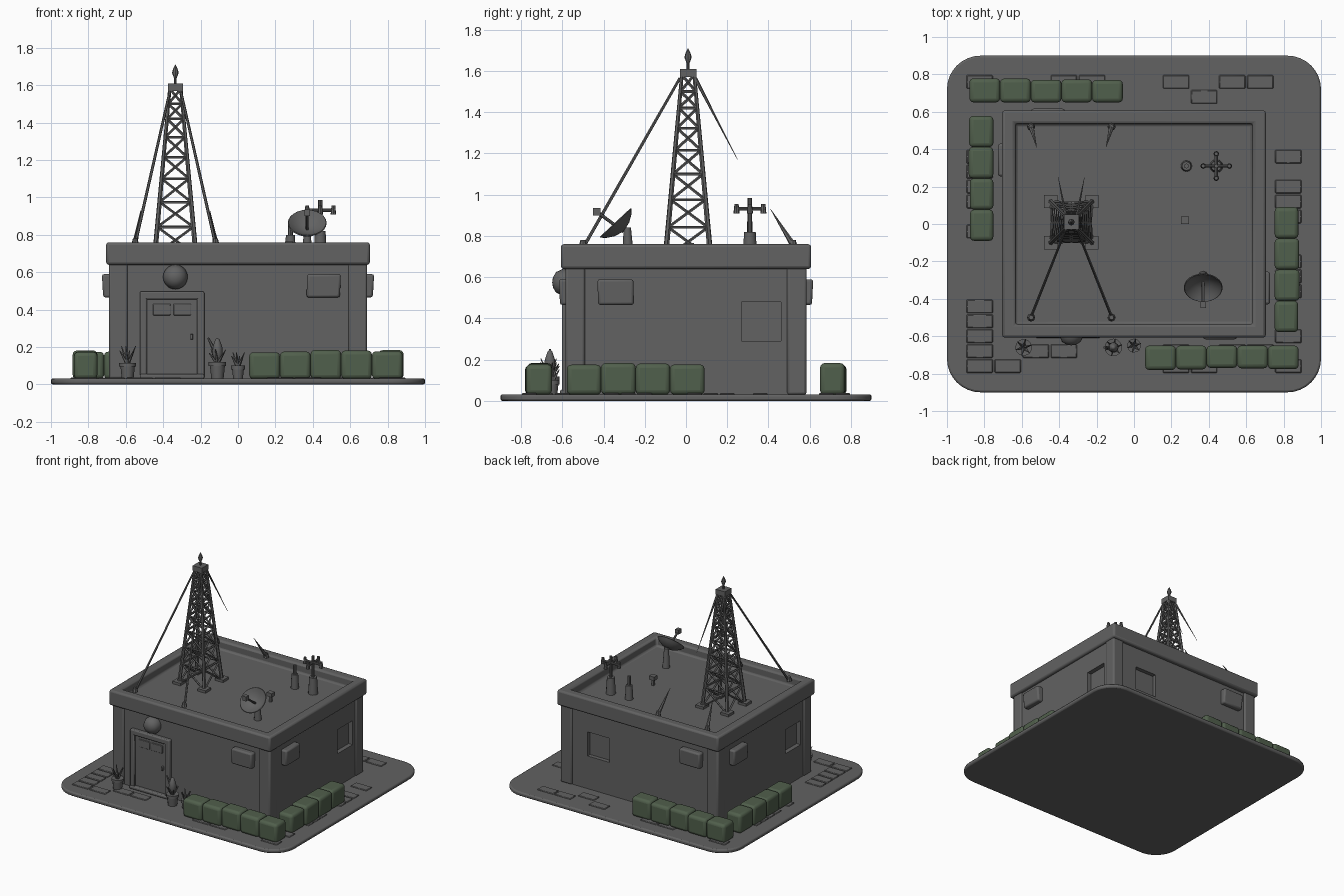
import bpy, bmesh, math, random
from mathutils import Vector, Matrix

if "Cube" in bpy.data.objects:
    bpy.data.objects.remove(bpy.data.objects["Cube"])

random.seed(4)


def material(name, rgb):
    m = bpy.data.materials.new(name)
    m.diffuse_color = (*rgb, 1)
    m.use_nodes = True
    m.node_tree.nodes["Principled BSDF"].inputs["Base Color"].default_value = m.diffuse_color
    return m


GREY = material("concrete_grey", (0.122, 0.122, 0.122))
GREEN = material("sandbag_green", (0.081, 0.115, 0.072))


class Part:
    """Collects primitives into one named object."""

    def __init__(self, name, mat=GREY):
        self.name, self.mat, self.bm = name, mat, bmesh.new()

    def box(self, lo, hi):
        lo, hi = Vector(lo), Vector(hi)
        size = [abs(v) for v in hi - lo]
        m = Matrix.Translation((lo + hi) / 2) @ Matrix.Diagonal((*size, 1))
        return bmesh.ops.create_cube(self.bm, size=1, matrix=m)["verts"]

    def rod(self, a, b, r1, r2=None, n=8):
        a, b = Vector(a), Vector(b)
        d = b - a
        m = Matrix.Translation((a + b) / 2) @ d.to_track_quat('Z', 'Y').to_matrix().to_4x4()
        bmesh.ops.create_cone(self.bm, cap_ends=True, segments=n, radius1=r1,
                              radius2=r1 if r2 is None else r2, depth=d.length, matrix=m)

    def lathe(self, profile, at, axis=(0, 0, 1), n=20):
        m = Matrix.Translation(at) @ Vector(axis).to_track_quat('Z', 'Y').to_matrix().to_4x4()
        rings = [[self.bm.verts.new(m @ Vector((r * math.cos(t), r * math.sin(t), z)))
                  for t in (2 * math.pi * i / n for i in range(n))] for r, z in profile]
        for p, q in zip(rings, rings[1:]):
            for i in range(n):
                self.bm.faces.new((p[i], p[(i + 1) % n], q[(i + 1) % n], q[i]))
        bmesh.ops.remove_doubles(self.bm, verts=[v for r in rings for v in r], dist=1e-5)

    def done(self, bevel=0, segments=2):
        bmesh.ops.recalc_face_normals(self.bm, faces=self.bm.faces)
        me = bpy.data.meshes.new(self.name)
        self.bm.to_mesh(me)
        me.materials.append(self.mat)
        ob = bpy.data.objects.new(self.name, me)
        bpy.context.collection.objects.link(ob)
        if bevel:
            b = ob.modifiers.new("bevel", 'BEVEL')
            b.width, b.segments, b.limit_method = bevel, segments, 'ANGLE'
        return ob


# Rounded ground slab
p = Part("ground_slab")
pts = []
for k, (sx, sy) in enumerate([(1, 1), (-1, 1), (-1, -1), (1, -1)]):
    for i in range(9):
        t = math.pi / 2 * (k + i / 8)
        pts.append((sx * 0.82 + 0.18 * math.cos(t), sy * 0.72 + 0.18 * math.sin(t), 0))
face = p.bm.faces.new([p.bm.verts.new(v) for v in pts])
ext = bmesh.ops.extrude_face_region(p.bm, geom=[face])["geom"]
bmesh.ops.translate(p.bm, vec=(0, 0, 0.032), verts=[v for v in ext if isinstance(v, bmesh.types.BMVert)])
p.done(0.01)

# Scattered paving stones and the low plinth
p = Part("paving_stones")
for i in range(-6, 6):
    for j in range(-10, 10):
        x, y = i * 0.15 + 0.075, j * 0.08 + 0.04
        if (abs(x) > 0.76 or abs(y) > 0.66) and random.random() < 0.4:
            p.box((x - 0.07, y - 0.036, 0.025), (x + 0.07, y + 0.036, 0.038))
p.done(0.004, 1)

# Building walls with corner pillars
p = Part("walls")
p.box((-0.68, -0.572, 0.03), (0.68, 0.572, 0.68))
walls = p.done()
c = Part("window_cutter")
for s in (1, -1):
    c.box((s * 0.645, s * 0.27, 0.29), (s * 0.8, s * 0.46, 0.48))
c.box((0.27, 0.54, 0.29), (0.46, 0.7, 0.48))
cutter = c.done()
mod = walls.modifiers.new("windows", 'BOOLEAN')
mod.operation, mod.object, mod.solver = 'DIFFERENCE', cutter, 'EXACT'
bpy.context.view_layer.objects.active = walls
bpy.ops.object.modifier_apply(modifier="windows")
bpy.data.objects.remove(cutter)

p = Part("corner_pillars")
for sx in (1, -1):
    for sy in (1, -1):
        p.box((sx * 0.59, sy * 0.49, 0.03), (sx * 0.69, sy * 0.585, 0.68))
p.done(0.012)

# Roof with parapet
p = Part("roof_parapet")
p.box((-0.705, -0.607, 0.64), (0.705, 0.607, 0.76))
p.bm.faces.ensure_lookup_table()
top = max(p.bm.faces, key=lambda f: f.calc_center_median().z)
bmesh.ops.inset_region(p.bm, faces=[top], thickness=0.1)
ext = bmesh.ops.extrude_discrete_faces(p.bm, faces=[top])["faces"]
inner = ext[0]
rim = [v.co.copy() for v in inner.verts]
bmesh.ops.translate(p.bm, vec=(0, 0, -0.07), verts=inner.verts[:])
bmesh.ops.remove_doubles(p.bm, verts=p.bm.verts, dist=1e-5)
lower = [v for v in p.bm.verts if abs(v.co.z - 0.69) < 1e-4]
upper = [min((w for w in p.bm.verts if abs(w.co.z - 0.76) < 1e-4),
             key=lambda w: (w.co.xy - v.co.xy).length) for v in lower]
order = sorted(range(4), key=lambda i: math.atan2(lower[i].co.y, lower[i].co.x))
for a, b in zip(order, order[1:] + order[:1]):
    if not p.bm.edges.get((lower[a], upper[a])) or \
            len(p.bm.edges.get((lower[a], lower[b])).link_faces) < 2:
        p.bm.faces.new((lower[a], lower[b], upper[b], upper[a]))
p.done(0.014)

# Wall vent boxes, one per side
p = Part("vent_boxes")
for s in (1, -1):
    p.box((s * 0.37, s * -0.55, 0.465), (s * 0.55, s * -0.617, 0.59))
    p.box((s * 0.66, s * -0.43, 0.465), (s * 0.728, s * -0.255, 0.59))
for v in p.bm.verts:
    if v.co.z < 0.5:
        v.co.xy *= 0.99
p.done(0.012)

# Door, frame and lamp
p = Part("door_frame")
p.box((-0.525, -0.55, 0.03), (-0.487, -0.602, 0.495))
p.box((-0.22, -0.55, 0.03), (-0.18, -0.602, 0.495))
p.box((-0.525, -0.55, 0.455), (-0.18, -0.602, 0.497))
p.box((-0.525, -0.55, 0.03), (-0.18, -0.61, 0.055))
p.done(0.008)
p = Part("door")
p.box((-0.49, -0.55, 0.05), (-0.21, -0.582, 0.46))
p.box((-0.455, -0.57, 0.37), (-0.36, -0.589, 0.43))
p.box((-0.345, -0.57, 0.37), (-0.25, -0.589, 0.43))
p.box((-0.255, -0.57, 0.24), (-0.24, -0.6, 0.27))
p.done(0.004)
p = Part("door_lamp")
p.lathe([(0, 0), (0.062, 0), (0.066, 0.03), (0.05, 0.065), (0.025, 0.08), (0, 0.084)],
        (-0.335, -0.565, 0.575), (0, -1, 0))
p.done()

# Sandbag walls, mirrored through the centre
for s, side in ((1, "front_right"), (-1, "back_left")):
    p = Part(side + "_sandbags", GREEN)
    for i in range(5):
        w = random.uniform(-0.006, 0.006)
        a = 0.06 + i * 0.164
        p.box((s * a, s * -0.65, 0.03), (s * (a + 0.164), s * (-0.775 + w), 0.178 + w))
        if i:
            b = -0.745 + i * 0.167
            p.box((s * 0.752, s * b, 0.03), (s * (0.88 + w), s * (b + 0.167), 0.178 + w))
    p.done(0.022, 3)

# Lattice tower
CX, CY, Z0, Z1 = -0.335, 0.01, 0.69, 1.58
SIGNS = [(-1, -1), (1, -1), (1, 1), (-1, 1)]


def leg(k, t):
    sx, sy = SIGNS[k % 4]
    h = 0.11 + (0.03 - 0.11) * t
    return Vector((CX + sx * h, CY + sy * h, Z0 + (Z1 - Z0) * t))


levels = [0, 0.17, 0.32, 0.46, 0.59, 0.71, 0.82, 0.91, 1]
p = Part("lattice_tower")
for k in range(4):
    p.rod(leg(k, 0), leg(k, 1), 0.014, 0.009, 6)
    f = leg(k, 0)
    p.box(f - Vector((0.035, 0.035, 0.01)), f + Vector((0.035, 0.035, 0.02)))
    for a, b in zip(levels, levels[1:]):
        p.rod(leg(k, a), leg(k + 1, b), 0.0075, n=5)
        p.rod(leg(k + 1, a), leg(k, b), 0.0075, n=5)
        p.rod(leg(k, b), leg(k + 1, b), 0.0075, n=5)
p.box((CX - 0.04, CY - 0.04, 1.57), (CX + 0.04, CY + 0.04, 1.61))
p.lathe([(0, 0), (0.007, 0), (0.007, 0.03), (0.018, 0.06), (0.012, 0.08), (0, 0.105)], (CX, CY, 1.607), n=8)
p.done()

# Guy wires: full at the front, broken at the back
p = Part("guy_wires")
for s in (1, -1):
    fx, tx = CX + s * 0.215, CX + s * 0.03
    p.rod((fx, -0.495, 0.75), (tx, -0.03, 1.565), 0.0085, 0.007, 6)
    p.rod((tx, 0.045, 1.565), (CX + s * 0.07, 0.25, 1.17), 0.009, 0.001, 6)
    p.rod((fx, 0.52, 0.755), (fx - s * 0.03, 0.41, 0.93), 0.015, 0.001, 6)
    for y in (-0.5, 0.52):
        p.rod((fx, y, 0.745), (fx, y, 0.78), 0.022, 0.012)
p.done()

# Satellite dish
n = Vector((0, -0.68, 0.73))
apex = Vector((0.37, -0.302, 0.822))
p = Part("satellite_dish")
p.lathe([(0, 0), (0.05, 0.014), (0.085, 0.036), (0.104, 0.056), (0.1, 0.06), (0.08, 0.044),
         (0.045, 0.022), (0, 0.012)], apex, n, 24)
p.rod(apex, (0.37, -0.43, 0.915), 0.008)
p.box((0.355, -0.45, 0.9), (0.385, -0.415, 0.935))
p.rod((0.37, -0.28, 0.69), (0.37, -0.285, 0.84), 0.028, 0.018, 10)
p.done()

# Roof pipe, stub post and wind gauge
p = Part("roof_pipes")
p.rod((0.28, 0.31, 0.69), (0.28, 0.31, 0.8), 0.03, 0.024, 12)
p.rod((0.28, 0.31, 0.8), (0.28, 0.31, 0.87), 0.013)
p.box((0.25, 0, 0.735), (0.295, 0.04, 0.765))
p.box((0.262, 0.01, 0.69), (0.282, 0.03, 0.75))
p.done()
p = Part("wind_gauge")
p.rod((0.44, 0.31, 0.69), (0.44, 0.31, 0.82), 0.036, 0.028, 12)
p.rod((0.44, 0.31, 0.8), (0.44, 0.31, 0.985), 0.011)
p.rod((0.36, 0.31, 0.932), (0.52, 0.31, 0.932), 0.009)
p.rod((0.44, 0.235, 0.932), (0.44, 0.385, 0.932), 0.009)
for dx, dy in ((0.07, 0), (-0.07, 0), (0, 0.065), (0, -0.065)):
    p.rod((0.44 + dx, 0.31 + dy, 0.908), (0.44 + dx, 0.31 + dy, 0.956), 0.015, 0.01)
p.done()

# Potted plants by the door
for i, (x, y, r, h) in enumerate([(-0.59, -0.66, 0.045, 0.21), (-0.11, -0.66, 0.047, 0.26), (0.0, -0.65, 0.037, 0.175)]):
    p = Part("potted_plant_%d" % (i + 1))
    z = 0.03 + r * 1.9
    p.lathe([(0, 0.03), (r * 0.7, 0.03), (r * 0.85, z - 0.02), (r, z - 0.02), (r, z), (0, z - 0.004)], (x, y, 0), n=12)
    if i == 1:
        p.lathe([(0, z - 0.01), (0.012, z), (0.028, z + 0.045), (0.026, z + 0.08), (0.012, h - 0.02), (0, h - 0.01)],
                (x, y, 0), n=10)
        p.rod((x - 0.01, y, z + 0.05), (x - 0.05, y, h - 0.01), 0.012, 0.005, 6)
    for k in range(6):
        t = k * math.pi / 3 + 0.3
        p.rod((x, y, z - 0.01), (x + r * math.cos(t), y + r * math.sin(t), z + (h - z) * (0.7 if k % 2 else 0.95)
              * (0.5 if i == 1 else 1)), 0.011, 0.002, 5)
    p.done()

# Smooth shading with sharp edges kept
bpy.ops.object.select_all(action='SELECT')
bpy.ops.object.shade_smooth_by_angle(angle=math.radians(40))
